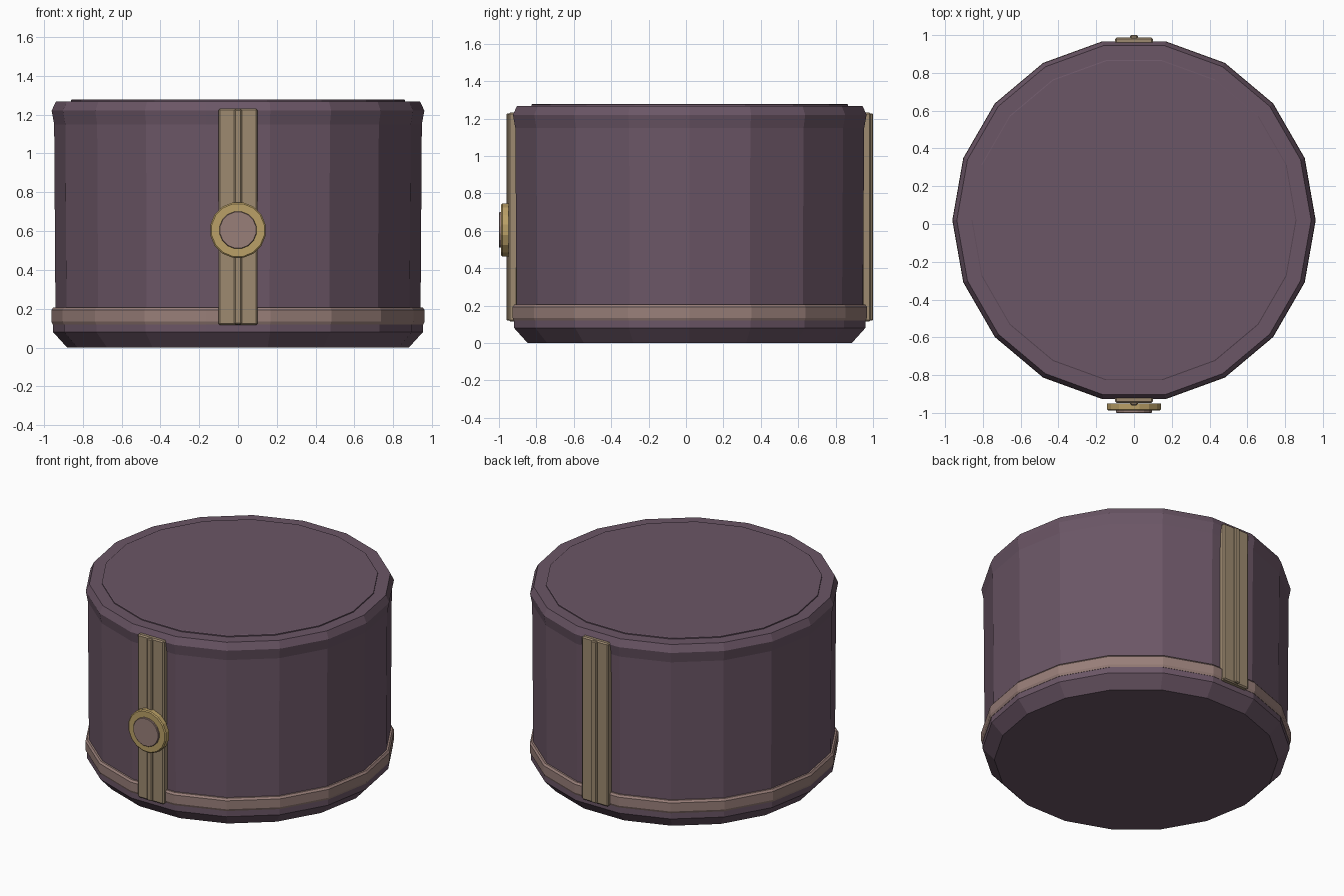
import bpy, bmesh, math
from mathutils import Matrix, Vector

if "Cube" in bpy.data.objects:
    bpy.data.objects.remove(bpy.data.objects["Cube"])

CY = 0.02  # the drum axis sits slightly behind the origin


def material(name, srgb):
    m = bpy.data.materials.new(name)
    m.use_nodes = True
    col = [((c / 255 + 0.055) / 1.055) ** 2.4 for c in srgb] + [1]
    m.diffuse_color = col
    m.node_tree.nodes["Principled BSDF"].inputs["Base Color"].default_value = col
    return m


PURPLE = material("dusky purple", (107, 86, 102))
ROSE = material("rose brown", (153, 127, 121))
TAN = material("tan", (157, 138, 112))
GOLD = material("old gold", (186, 160, 103))


def finish(name, bm, mat):
    bmesh.ops.recalc_face_normals(bm, faces=bm.faces)
    me = bpy.data.meshes.new(name)
    bm.to_mesh(me)
    bm.free()
    me.materials.append(mat)
    ob = bpy.data.objects.new(name, me)
    bpy.context.collection.objects.link(ob)
    return ob


def lathe(name, profile, sides, mat, matrix, turn=0.0, ring=False):
    """Revolve (radius, height) points; cap both ends, or close the loop for a ring."""
    bm = bmesh.new()
    loops = []
    for r, h in profile:
        angles = [turn + math.tau * i / sides for i in range(sides)]
        loops.append([bm.verts.new((r * math.cos(a), r * math.sin(a), h)) for a in angles])
    pairs = list(zip(loops, loops[1:]))
    if ring:
        pairs.append((loops[-1], loops[0]))
    else:
        bm.faces.new(loops[0])
        bm.faces.new(loops[-1])
    for a, b in pairs:
        for i in range(sides):
            j = (i + 1) % sides
            bm.faces.new((a[i], a[j], b[j], b[i]))
    bm.transform(matrix)
    return finish(name, bm, mat)


def box(name, low, high, mat, bevel):
    low, high = Vector(low), Vector(high)
    bm = bmesh.new()
    bmesh.ops.create_cube(bm, size=1)
    bm.transform(Matrix.Translation((low + high) / 2) @ Matrix.Diagonal((*(high - low), 1)))
    bmesh.ops.bevel(bm, geom=bm.edges[:], offset=bevel, segments=1, affect='EDGES')
    return finish(name, bm, mat)


# Drum body with tapered foot and chamfered rim
axis = Matrix.Translation((0, CY, 0))
lathe("body", [(0.88, 0), (0.953, 0.08), (0.953, 0.125), (0.94, 0.13), (0.947, 1.15),
               (0.96, 1.22), (0.938, 1.268)], 18, PURPLE, axis)
lathe("lid_panel", [(0.86, 1.25), (0.86, 1.275), (0.855, 1.278)], 18, PURPLE, axis)

# Band around the foot
lathe("lower_band", [(0.93, 0.12), (0.955, 0.12), (0.962, 0.135), (0.962, 0.193),
                     (0.952, 0.206), (0.93, 0.206)], 18, ROSE, axis, ring=True)

# Vertical straps with a central ridge, front and back
for side, s in (("front", -1), ("back", 1)):
    y_in, y_out, y_ridge = (CY + s * d for d in (0.92, 0.968, 0.98))
    box(side + "_strap", (-0.1, min(y_in, y_out), 0.115), (0.1, max(y_in, y_out), 1.232),
        TAN, 0.008)
    box(side + "_ridge", (-0.02, min(y_in, y_ridge), 0.12), (0.02, max(y_in, y_ridge), 1.228),
        TAN, 0.006)

# Round clasp on the front strap
facing = Matrix.Translation((0, 0, 0.605)) @ Matrix.Rotation(math.pi / 2, 4, 'X')
half = math.pi / 16
lathe("clasp_disc", [(0.145, 0.95), (0.145, 0.982), (0.138, 0.988)], 16, GOLD, facing, half)
lathe("clasp_button", [(0.097, 0.97), (0.097, 0.997), (0.094, 1.0)], 16, ROSE, facing, half)
